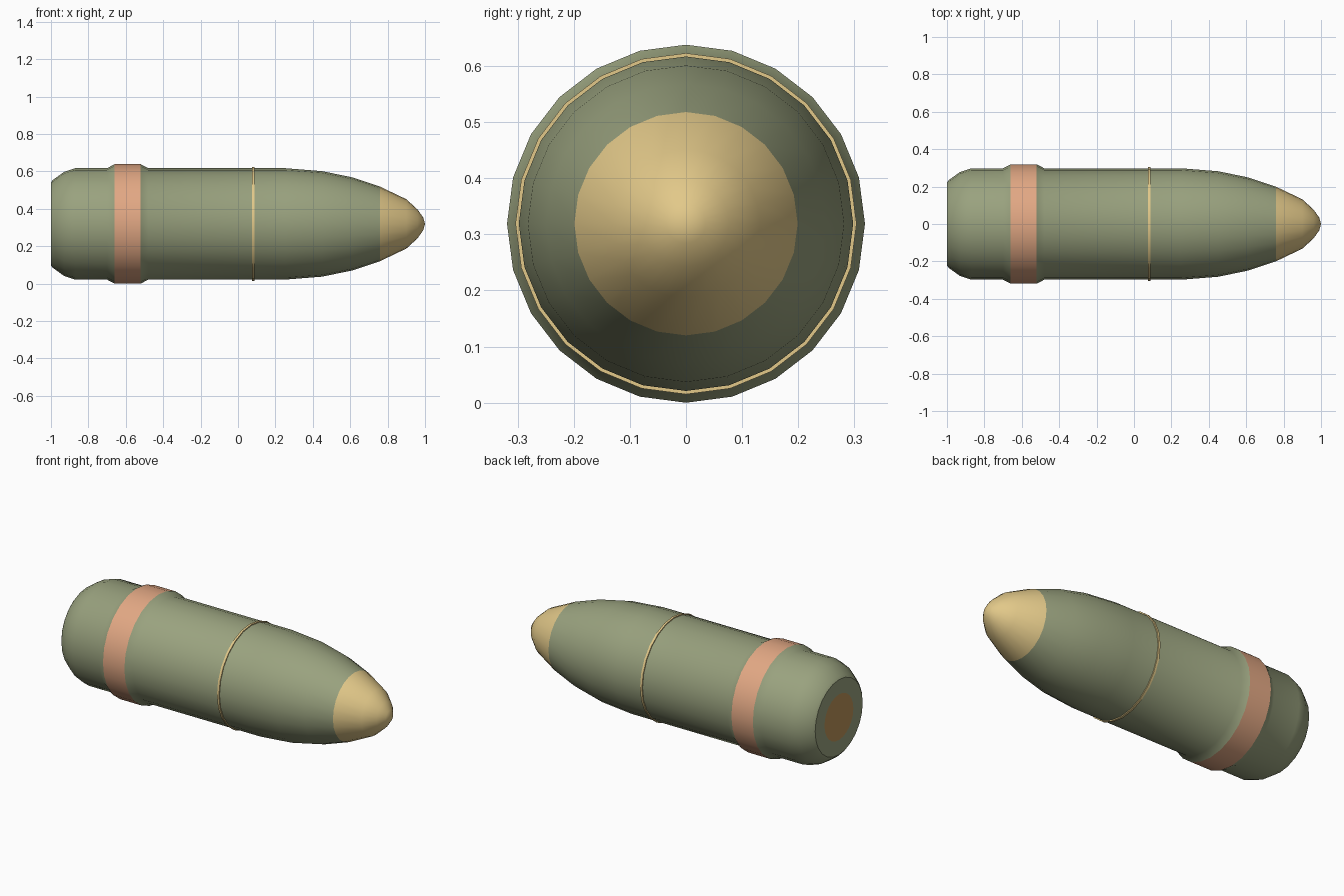
import bpy, bmesh, math

if "Cube" in bpy.data.objects:
    bpy.data.objects.remove(bpy.data.objects["Cube"])

SIDES = 24
AXIS_Z = 0.319


def material(name, color):
    m = bpy.data.materials.new(name)
    m.diffuse_color = (*color, 1)
    m.use_nodes = True
    m.node_tree.nodes["Principled BSDF"].inputs["Base Color"].default_value = m.diffuse_color
    return m


green = material("olive_green", (0.32, 0.36, 0.21))
copper = material("copper", (0.76, 0.39, 0.23))
brass = material("brass", (0.76, 0.58, 0.25))
bronze = material("bronze", (0.50, 0.29, 0.10))


def lathe(name, profile, mat):
    """Revolve (x, radius) points around the long axis; radius 0 makes a pole."""
    bm = bmesh.new()
    rings = []
    for x, r in profile:
        count = SIDES if r > 0 else 1
        rings.append([bm.verts.new((x, r * math.cos(2 * math.pi * i / SIDES),
                                    AXIS_Z + r * math.sin(2 * math.pi * i / SIDES)))
                      for i in range(count)])
    for a, b in zip(rings, rings[1:]):
        for i in range(SIDES):
            j = (i + 1) % SIDES
            quad = [a[i % len(a)], a[j % len(a)], b[j % len(b)], b[i % len(b)]]
            bm.faces.new(list(dict.fromkeys(quad)))
    bmesh.ops.reverse_faces(bm, faces=bm.faces)
    mesh = bpy.data.meshes.new(name)
    bm.to_mesh(mesh)
    bm.free()
    mesh.materials.append(mat)
    ob = bpy.data.objects.new(name, mesh)
    bpy.context.collection.objects.link(ob)
    bpy.ops.object.select_all(action='DESELECT')
    ob.select_set(True)
    bpy.context.view_layer.objects.active = ob
    bpy.ops.object.shade_smooth_by_angle(angle=math.radians(35))
    return ob


# Flat base with the fuse plug in its centre
lathe("base_plug", [(-1, 0), (-1, 0.135)], bronze)
lathe("rear_body", [(-1, 0.135), (-1, 0.222), (-0.99, 0.235), (-0.93, 0.278),
                    (-0.87, 0.298), (-0.70, 0.298), (-0.66, 0.319)], green)

# Raised driving band
lathe("driving_band", [(-0.66, 0.319), (-0.52, 0.319)], copper)

# Straight body running into the curved ogive
lathe("front_body", [(-0.52, 0.319), (-0.48, 0.298), (0.25, 0.298), (0.45, 0.282),
                     (0.61, 0.249), (0.76, 0.199)], green)

# Thin ring around the middle
lathe("middle_ring", [(0.075, 0.297), (0.075, 0.304), (0.088, 0.304), (0.088, 0.297)], brass)

# Nose cap
lathe("nose_cap", [(0.76, 0.199), (0.90, 0.132), (0.96, 0.077), (0.99, 0.035), (1, 0)], brass)
